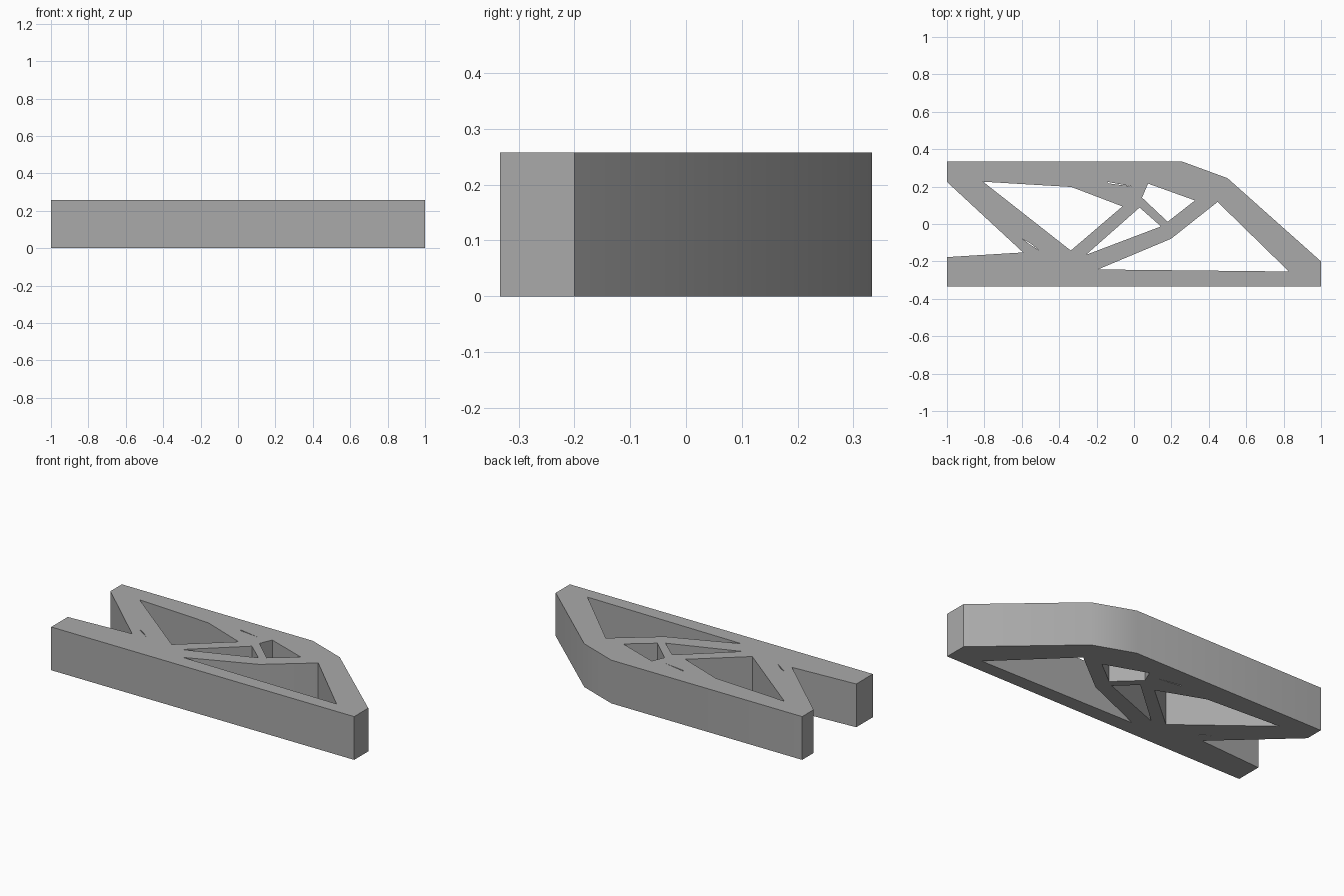
import bpy, bmesh, math

if "Cube" in bpy.data.objects:
    bpy.data.objects.remove(bpy.data.objects["Cube"])

HEIGHT = 0.258

# Outer contour of the truss plate
outline = [(-1, .333), (.26, .333), (.5, .245), (1, -.2), (1, -.333),
           (-1, -.333), (-1, -.177), (-.593, -.152), (-1, .225)]

# Openings between the struts, then two hairline slits
openings = [
    [(-.807, .226), (-.335, .198), (-.062, .094), (-.338, -.142)],
    [(.03, .088), (.144, -.013), (-.257, -.165)],
    [(.075, .216), (.326, .126), (.18, .012), (.043, .141)],
    [(.447, .118), (.828, -.254), (-.193, -.243), (.198, -.079)],
    [(-.142, .225), (-.07, .212), (0, .199), (-.135, .217)],
    [(-.597, -.08), (-.55, -.106), (-.51, -.139), (-.56, -.107)],
]

bm = bmesh.new()


def add_loop(points):
    verts = [bm.verts.new((x, y, 0)) for x, y in points]
    for a, b in zip(verts, verts[1:] + verts[:1]):
        bm.edges.new((a, b))


for loop in [outline] + openings:
    add_loop(loop)

# Fill the plate around its openings and raise it to full thickness
bmesh.ops.triangle_fill(bm, use_beauty=True, use_dissolve=False,
                        edges=bm.edges[:], normal=(0, 0, 1))
result = bmesh.ops.extrude_face_region(bm, geom=bm.faces[:], use_keep_orig=True)
top = [g for g in result["geom"] if isinstance(g, bmesh.types.BMVert)]
bmesh.ops.translate(bm, verts=top, vec=(0, 0, HEIGHT))
bmesh.ops.recalc_face_normals(bm, faces=bm.faces[:])

mesh = bpy.data.meshes.new("truss_plate")
bm.to_mesh(mesh)
bm.free()
plate = bpy.data.objects.new("truss_plate", mesh)
bpy.context.collection.objects.link(plate)

# Plain grey finish
grey = bpy.data.materials.new("plain_grey")
grey.diffuse_color = (.4, .4, .4, 1)
grey.use_nodes = True
grey.node_tree.nodes["Principled BSDF"].inputs["Base Color"].default_value = grey.diffuse_color
mesh.materials.append(grey)

# Soft bend at the upper corner, crisp edges elsewhere
bpy.context.view_layer.objects.active = plate
plate.select_set(True)
bpy.ops.object.shade_smooth_by_angle(angle=math.radians(30))
